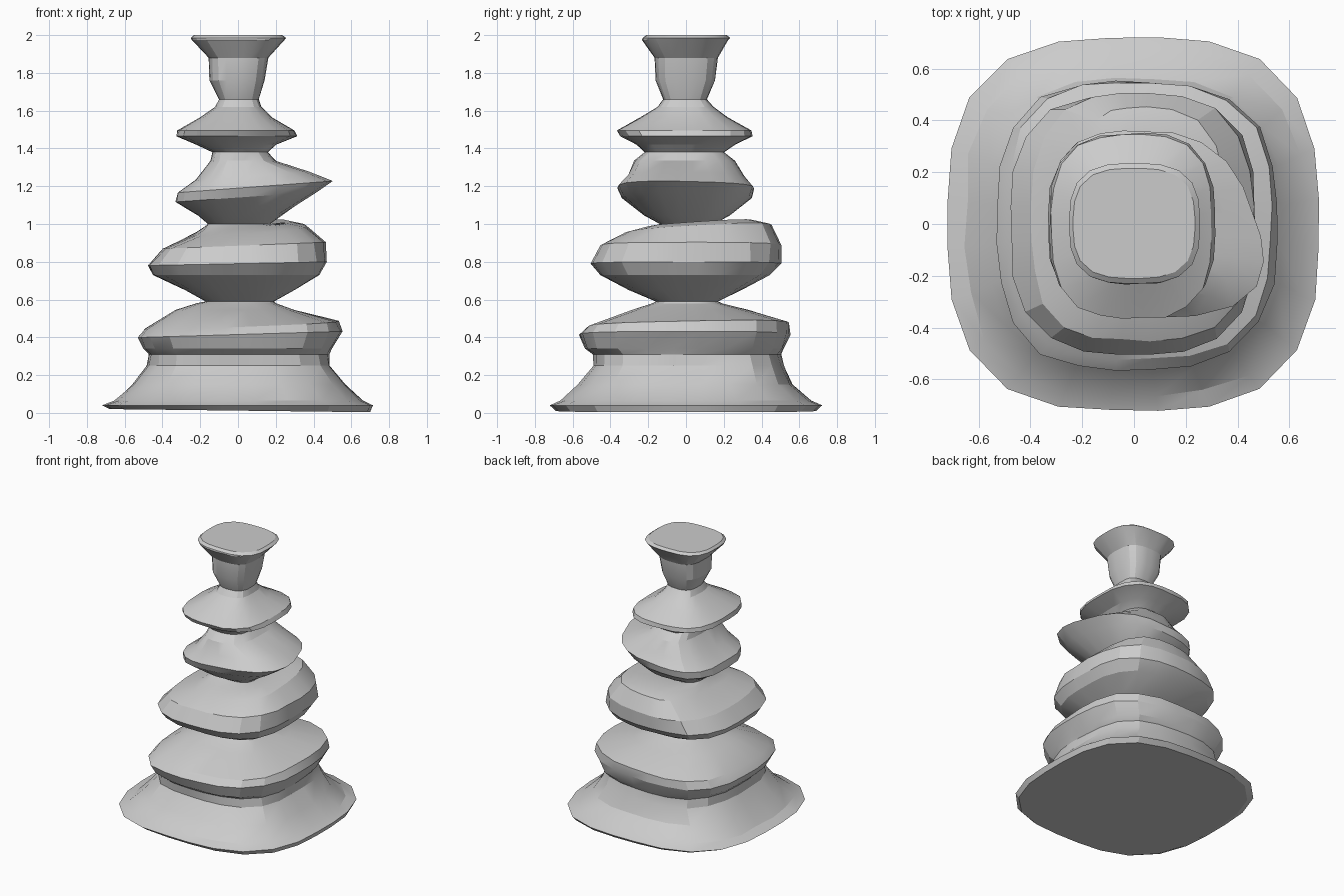
import bpy, bmesh, math, random

if "Cube" in bpy.data.objects:
    bpy.data.objects.remove(bpy.data.objects["Cube"])

random.seed(4)
SIDES = 24


def ring(z, x0, x1, y0, y1, tx=0, ty=0, skew=0, power=3.0, jitter=0.012):
    """Rounded-square outline between the given limits, tilted by tx, ty."""
    pts = []
    for i in range(SIDES):
        a = 2 * math.pi * (i + 0.5) / SIDES
        c, s = math.cos(a), math.sin(a)
        r = (abs(c) ** power + abs(s) ** power) ** (-1 / power)
        r *= 1 + random.uniform(-jitter, jitter)
        x = c * r * (x1 if c > 0 else -x0)
        y = s * r * (y1 if s > 0 else -y0)
        if c > 0:
            x -= skew * y * min(1, c * r)
        h = z + tx * x + ty * y
        pts.append((x, y, min(2.0, max(0.0, h))))
    return pts


def loft(name, rings, cap_bottom=False, cap_top=False):
    bm = bmesh.new()
    loops = [[bm.verts.new(p) for p in r] for r in rings]
    for low, high in zip(loops, loops[1:]):
        for i in range(SIDES):
            j = (i + 1) % SIDES
            bm.faces.new((low[i], low[j], high[j], high[i]))
    if cap_bottom:
        bm.faces.new(loops[0][::-1])
    if cap_top:
        bm.faces.new(loops[-1])
    me = bpy.data.meshes.new(name)
    bm.to_mesh(me)
    bm.free()
    ob = bpy.data.objects.new(name, me)
    bpy.context.collection.objects.link(ob)
    bpy.ops.object.select_all(action='DESELECT')
    bpy.context.view_layer.objects.active = ob
    ob.select_set(True)
    bpy.ops.object.shade_smooth_by_angle(angle=math.radians(20))
    return ob


# Narrow joints shared by neighbouring stones
base_neck = ring(0.31, -.475, .48, -.49, .50)
waist_1 = ring(0.59, -.17, .19, -.16, .17)
waist_2 = ring(1.00, -.16, .17, -.14, .15)
waist_3 = ring(1.38, -.135, .16, -.22, .20)
waist_4 = ring(1.66, -.10, .11, -.12, .11)

# Flared foot
loft("flared_base", [
    ring(0.012, -.68, .70, -.69, .69, tx=-.012, jitter=0),
    ring(0.04, -.72, .715, -.72, .72, jitter=0.003),
    ring(0.065, -.65, .655, -.66, .66),
    ring(0.15, -.56, .57, -.57, .56),
    ring(0.25, -.48, .49, -.49, .515),
    base_neck], cap_bottom=True)

# Lowest, widest stone
loft("lower_stone", [
    base_neck,
    ring(0.34, -.50, .50, -.53, .52),
    ring(0.415, -.53, .55, -.565, .55, tx=.03),
    ring(0.465, -.49, .53, -.52, .545, tx=.04, ty=.02),
    ring(0.545, -.33, .30, -.29, .33),
    ring(0.58, -.22, .20, -.18, .19),
    waist_1], )

# Large boulder with a raised back right shoulder
loft("boulder", [
    waist_1,
    ring(0.65, -.28, .30, -.30, .29),
    ring(0.73, -.45, .43, -.45, .44),
    ring(0.79, -.475, .47, -.50, .50, tx=.02),
    ring(0.885, -.395, .46, -.45, .505, tx=.04),
    ring(0.965, -.22, .36, -.33, .45, tx=.07, ty=.06),
    ring(0.99, -.18, .27, -.22, .36, tx=.07, ty=.07),
    waist_2])

# Stone with a skewed point on its right side
loft("pointed_stone", [
    waist_2,
    ring(1.045, -.21, .23, -.22, .23),
    ring(1.14, -.33, .39, -.34, .345, tx=.07, skew=.25),
    ring(1.19, -.32, .475, -.36, .36, tx=.075, skew=.28),
    ring(1.25, -.225, .36, -.31, .31, tx=.07, skew=.2),
    ring(1.335, -.145, .20, -.275, .26),
    waist_3])

# Thin sharp-edged disc stone rising to the neck
loft("disc_stone", [
    waist_3,
    ring(1.42, -.22, .20, -.26, .26),
    ring(1.465, -.325, .315, -.345, .35),
    ring(1.495, -.32, .30, -.365, .345),
    ring(1.565, -.20, .18, -.24, .22),
    ring(1.62, -.12, .125, -.15, .145),
    waist_4])

# Neck and flat flared cap
loft("neck_and_cap", [
    waist_4,
    ring(1.76, -.15, .14, -.16, .155),
    ring(1.88, -.155, .16, -.165, .17),
    ring(1.975, -.245, .245, -.232, .225),
    ring(1.985, -.25, .255, -.23, .235, jitter=0),
    ring(2.0, -.235, .235, -.21, .215, jitter=0)], cap_top=True)
